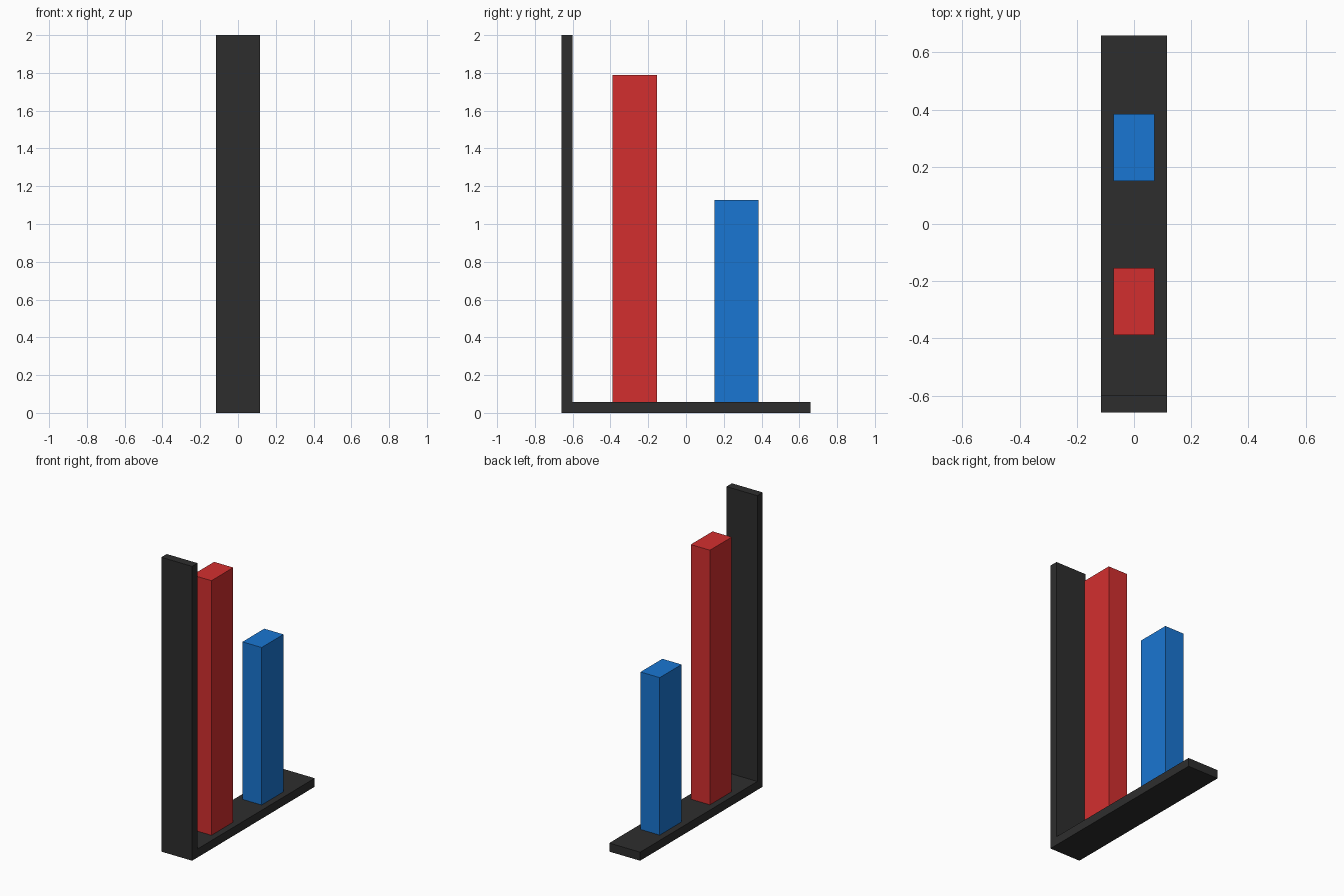
import bpy

if "Cube" in bpy.data.objects:
    bpy.data.objects.remove(bpy.data.objects["Cube"])

WIDTH, HALF_LEN, HEIGHT, THICK = 0.232, 0.658, 2.0, 0.058


def material(name, rgb):
    mat = bpy.data.materials.new(name)
    mat.diffuse_color = (*rgb, 1.0)
    mat.use_nodes = True
    mat.node_tree.nodes["Principled BSDF"].inputs["Base Color"].default_value = mat.diffuse_color
    return mat


def extrude_x(name, profile, width, mat):
    """Extrude a (y, z) profile symmetrically about x = 0."""
    n = len(profile)
    verts = [(x, y, z) for x in (-width / 2, width / 2) for y, z in profile]
    faces = [tuple(reversed(range(n))), tuple(range(n, 2 * n))]
    faces += [(i, (i + 1) % n, n + (i + 1) % n, n + i) for i in range(n)]
    mesh = bpy.data.meshes.new(name)
    mesh.from_pydata(verts, [], faces)
    mesh.materials.append(mat)
    obj = bpy.data.objects.new(name, mesh)
    bpy.context.collection.objects.link(obj)
    return obj


dark = material("charcoal", (0.027, 0.027, 0.027))
red = material("red", (0.651, 0.028, 0.028))
blue = material("blue", (0.01, 0.181, 0.645))

# L-shaped chart axes: upright and base in one piece
extrude_x("chart_axes", [
    (-HALF_LEN, 0), (HALF_LEN, 0), (HALF_LEN, THICK),
    (-HALF_LEN + THICK, THICK), (-HALF_LEN + THICK, HEIGHT), (-HALF_LEN, HEIGHT),
], WIDTH, dark)

# Chart bars standing on the base
for name, y, top, mat in (("tall_bar", -0.271, 1.788, red),
                          ("short_bar", 0.268, 1.128, blue)):
    y0, y1 = y - 0.117, y + 0.117
    extrude_x(name, [(y0, THICK), (y1, THICK), (y1, top), (y0, top)], 0.144, mat)
